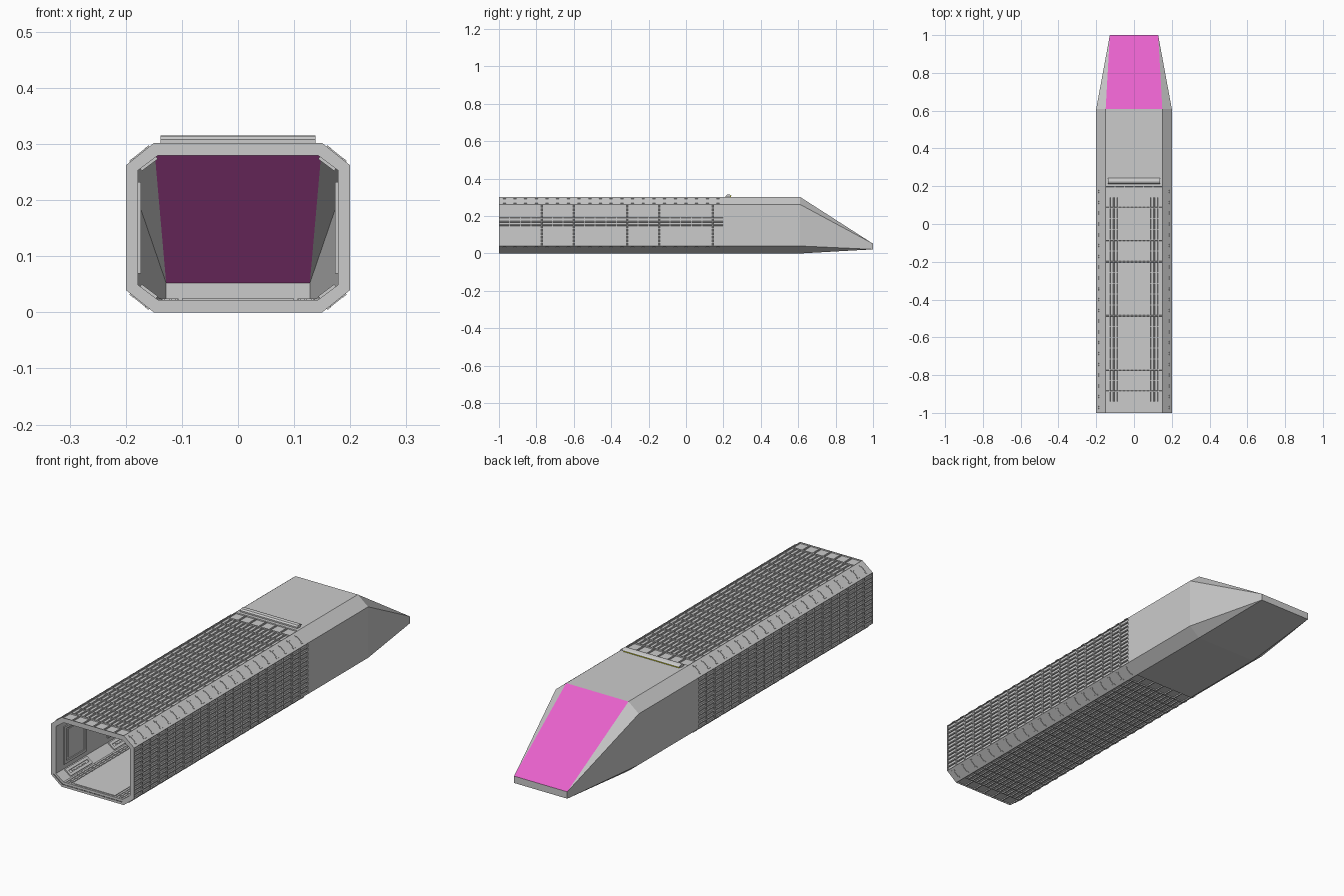
import bpy, bmesh, math
from mathutils import Vector, Matrix

if "Cube" in bpy.data.objects:
    bpy.data.objects.remove(bpy.data.objects["Cube"])

Y0, Y1, YN, YT = -1.0, 0.2, 0.61, 1.0     # tail, skin end, nose start, tip
SEG = 21
STEP = (Y1 - Y0) / SEG


def octagon(d=0.0):
    """Hull cross-section inset by d, counter-clockwise in x/z."""
    right = [(0.15 - 0.35 * d, d), (0.2 - d, 0.04 + 0.4 * d),
             (0.2 - d, 0.262 - 0.4 * d), (0.15 - 0.35 * d, 0.302 - d)]
    return right + [(-x, z) for x, z in reversed(right)]


def finish(bm, name, mats=()):
    me = bpy.data.meshes.new(name)
    bm.to_mesh(me)
    bm.free()
    ob = bpy.data.objects.new(name, me)
    bpy.context.collection.objects.link(ob)
    for m in mats:
        me.materials.append(m)
    return ob


def material(name, col):
    m = bpy.data.materials.new(name)
    m.diffuse_color = col
    m.use_nodes = True
    m.node_tree.nodes["Principled BSDF"].inputs["Base Color"].default_value = m.diffuse_color
    return m


def ring(bm, pts, y):
    return [bm.verts.new((x, y, z)) for x, z in pts]


def bridge(bm, r0, r1):
    n = len(r0)
    return [bm.faces.new((r0[i], r1[i], r1[(i + 1) % n], r0[(i + 1) % n])) for i in range(n)]


def grid_panel(bm, a, b, rows, cols):
    """Flat cells between section points a and b for the given y rows."""
    def at(t, y):
        return bm.verts.new((a[0] + (b[0] - a[0]) * t, y, a[1] + (b[1] - a[1]) * t))
    out = []
    for ya, yb in rows:
        vs = [(at(i / cols, ya), at(i / cols, yb)) for i in range(cols + 1)]
        out += [bm.faces.new((p[0], p[1], q[1], q[0])) for p, q in zip(vs, vs[1:])]
    return out


def face_box(bm, a, b, t, y, width, length, height):
    """Box lying on the section edge a-b, centred at fraction t and at y."""
    u = Vector((b[0] - a[0], 0, b[1] - a[1])).normalized()
    v = Vector((0, 1, 0))
    n = u.cross(v)                          # points into the hull
    c = Vector((a[0] + (b[0] - a[0]) * t, y, a[1] + (b[1] - a[1]) * t))
    m = Matrix((u, v, n)).transposed().to_4x4()
    m.translation = c
    bmesh.ops.create_cube(bm, size=1, matrix=m @ Matrix.Diagonal((width, length, height, 1)))


# Slotted outer skin: dense slots on the flats, plain plates on the chamfers
outer = octagon()
bm = bmesh.new()
rows = [(Y0 + i * STEP, Y0 + (i + 1) * STEP) for i in range(SEG)]
slots, plates = [], []
for i in range(8):
    a, b = outer[i], outer[(i + 1) % 8]
    if i in (0, 2, 4, 6):
        plates += grid_panel(bm, a, b, rows, 1)
    elif i in (3, 7):
        slots += grid_panel(bm, a, b, [rows[0], rows[-1]], 6)
        slots += grid_panel(bm, a, b, rows[1:-1], 14)
    else:
        slots += grid_panel(bm, a, b, rows, 12)
bmesh.ops.remove_doubles(bm, verts=bm.verts, dist=1e-5)
slots = [f for f in slots if f.is_valid]
bmesh.ops.inset_individual(bm, faces=slots, thickness=0.0035, depth=0)
bmesh.ops.inset_individual(bm, faces=slots, thickness=0.0008, depth=-0.005)
# end rims joining skin to lining
mid = octagon(0.011)
for y in (Y0, Y1):
    bridge(bm, ring(bm, outer, y), ring(bm, mid, y))
finish(bm, "slotted_hull_skin")

# Clips on the chamfer seams
bm = bmesh.new()
for i in (0, 2, 4, 6):
    a, b = outer[i], outer[(i + 1) % 8]
    for k in range(SEG):
        y = Y0 + (k + 0.5) * STEP
        face_box(bm, a, b, 0.5, y, 0.036, 0.005, 0.004)
        for t in (0.22, 0.78):
            face_box(bm, a, b, t, y, 0.008, 0.016, 0.005)
finish(bm, "chamfer_clips")

# Inner lining tube
inner = octagon(0.022)
bm = bmesh.new()
loops = [ring(bm, p, y) for p, y in ((mid, Y0 + 0.002), (mid, Y1), (inner, Y1), (inner, Y0 + 0.002))]
for r, s in zip(loops, loops[1:] + loops[:1]):
    bridge(bm, r, s)
bmesh.ops.recalc_face_normals(bm, faces=bm.faces)
finish(bm, "inner_lining")

# Framed panels inside, four bays
bm = bmesh.new()
for bay in range(4):
    y = Y0 + 0.13 + bay * 0.3
    for i in (0, 1, 2, 4, 5, 6):
        a, b = inner[i], inner[(i + 1) % 8]
        w = math.dist(a, b) * 0.8
        t = 0.012
        for s in (-1, 1):
            face_box(bm, a, b, 0.5, y + s * 0.07, w, t, 0.01)
            face_box(bm, a, b, 0.5 + s * 0.4 * (1 - t / w), y, t, 0.14, 0.01)
        face_box(bm, a, b, 0.5, y, w - 0.04, 0.09, 0.006)
finish(bm, "interior_panel_frames")

# Floor plate with slatted edges
bm = bmesh.new()
a, b = inner[7], inner[0]
face_box(bm, a, b, 0.5, -0.4, 0.2, 1.18, 0.005)
for s in (-1, 1):
    for t in (0.385, 0.425, 0.465):
        face_box(bm, a, b, 0.5 + s * t, -0.4, 0.004, 1.18, 0.005)
    for k in range(40):
        face_box(bm, a, b, 0.5 + s * 0.425, Y0 + 0.03 + k * 0.03, 0.03, 0.005, 0.005)
finish(bm, "floor_plate")

# Nose shell with tapered tip and coloured windshield
glass = material("windshield_pink", (0.8, 0.12, 0.6, 1))
grey = material("shell_grey", (0.8, 0.8, 0.8, 1))
bm = bmesh.new()
r0, r1 = ring(bm, outer, Y1), ring(bm, outer, YN)
bridge(bm, r0, r1)
lr, ur, ul, ll = ring(bm, [(0.128, 0.022), (0.128, 0.052), (-0.128, 0.052), (-0.128, 0.022)], YT)
tip = [lr, lr, ur, ur, ul, ul, ll, ll]
for i in range(8):
    j = (i + 1) % 8
    vs = (r1[i], tip[i], r1[j]) if tip[i] == tip[j] else (r1[i], tip[i], tip[j], r1[j])
    f = bm.faces.new(vs)
    if i == 3:
        f.material_index = 1
bm.faces.new((ll, ul, ur, lr))
finish(bm, "nose_shell", (grey, glass))

# Roof light: hooded bar with a yellow strip facing the nose
bm = bmesh.new()
hood = [(0.212, 0.301), (0.212, 0.308), (0.218, 0.314), (0.228, 0.3155), (0.238, 0.313),
        (0.244, 0.308), (0.240, 0.308), (0.234, 0.310), (0.234, 0.301)]
ends = [[bm.verts.new((x, y, z)) for y, z in hood] for x in (-0.138, 0.138)]
bridge(bm, *ends)
for e in ends:
    bm.faces.new(e)
bmesh.ops.recalc_face_normals(bm, faces=bm.faces)
finish(bm, "roof_light_hood")

bm = bmesh.new()
bmesh.ops.create_cube(bm, size=1, matrix=Matrix.Translation((0, 0.236, 0.3055))
                      @ Matrix.Diagonal((0.268, 0.008, 0.008, 1)))
finish(bm, "roof_light_strip", (material("light_yellow", (0.8, 0.8, 0.02, 1)),))
